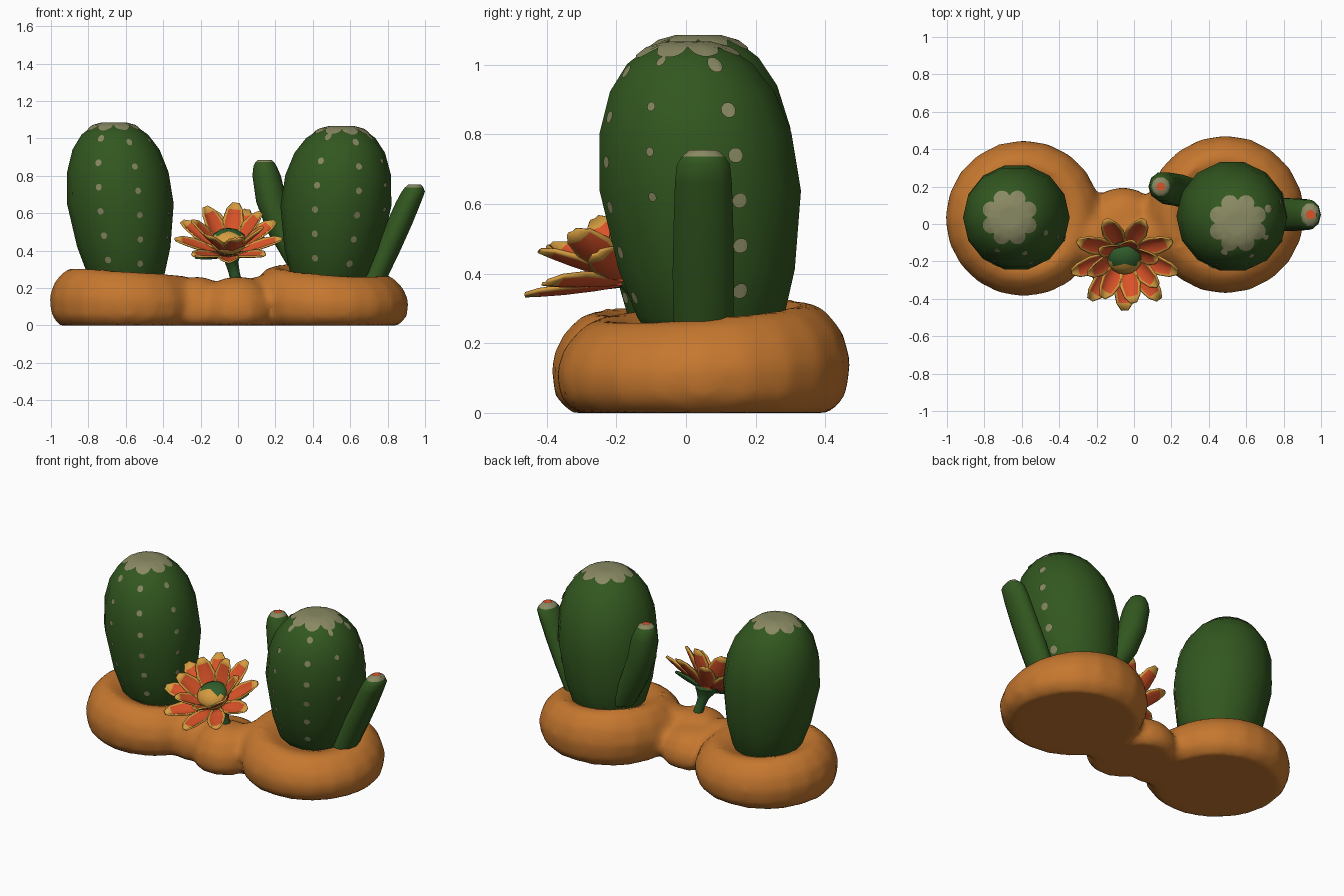
import bpy, bmesh, math
from math import sin, cos, pi, radians
from mathutils import Matrix, Vector
from mathutils.bvhtree import BVHTree

if "Cube" in bpy.data.objects:
    bpy.data.objects.remove(bpy.data.objects["Cube"])


def material(name, rgb):
    m = bpy.data.materials.new(name)
    m.use_nodes = True
    m.diffuse_color = (*rgb, 1)
    m.node_tree.nodes["Principled BSDF"].inputs["Base Color"].default_value = (*rgb, 1)
    return m


GREEN = material("cactus green", (0.032, 0.096, 0.014))
TAN = material("spine tan", (0.25, 0.25, 0.125))
CLAY = material("clay orange", (0.56, 0.185, 0.028))
RED = material("petal red", (0.72, 0.088, 0.022))
YELLOW = material("petal yellow", (0.66, 0.33, 0.05))
STEM = material("stem green", (0.03, 0.11, 0.025))


def finish(bm, name, mats, angle=60):
    bmesh.ops.recalc_face_normals(bm, faces=bm.faces)
    me = bpy.data.meshes.new(name)
    bm.to_mesh(me)
    bm.free()
    for m in mats:
        me.materials.append(m)
    ob = bpy.data.objects.new(name, me)
    bpy.context.collection.objects.link(ob)
    bpy.ops.object.select_all(action="DESELECT")
    ob.select_set(True)
    bpy.context.view_layer.objects.active = ob
    bpy.ops.object.shade_smooth_by_angle(angle=radians(angle))
    return ob


def stack(bm, rings, n=12, sx=1.0):
    """Closed body through horizontal rings given as (x, y, z, radius)."""
    loops = [[bm.verts.new((x + sx * r * cos(2 * pi * i / n),
                            y + r * sin(2 * pi * i / n), z)) for i in range(n)]
             for x, y, z, r in rings]
    for a, b in zip(loops, loops[1:]):
        for i in range(n):
            j = (i + 1) % n
            bm.faces.new((a[i], a[j], b[j], b[i]))
    bm.faces.new(loops[0][::-1])
    bm.faces.new(loops[-1])
    return [v for loop in loops for v in loop]


# Clay base: two sloping cushions and a lumpy bridge fused into one skin
PAD = [(0, 0.87), (0.05, 0.97), (0.14, 1.0), (0.22, 0.94), (0.28, 0.82),
       (0.305, 0.7), (0.285, 0.55), (0.25, 0.4)]
bm = bmesh.new()
for x, y, r, h, slope_x, slope_y in ((-0.59, 0.03, 0.42, 0.95, -0.22, -0.03),
                                     (0.49, 0.05, 0.425, 0.97, -0.25, 0.26)):
    for v in stack(bm, [(x, y, z, r * k) for z, k in PAD], 20):
        v.co.z *= h + slope_x * (v.co.x - x) + slope_y * (v.co.y - y)
MOUND = [(0, 0.85), (0.2, 1), (0.5, 0.97), (0.8, 0.75), (0.95, 0.45), (1, 0.15)]
for x, y, r, h in ((0.0, -0.12, 0.2, 0.26), (-0.06, 0.0, 0.2, 0.22),
                   (-0.22, -0.08, 0.17, 0.26), (0.15, -0.06, 0.15, 0.27)):
    stack(bm, [(x, y, z * h, r * k) for z, k in MOUND], 16)
base = finish(bm, "clay_base", [CLAY])
remesh = base.modifiers.new("Fuse", "REMESH")
remesh.mode = "VOXEL"
remesh.voxel_size = 0.025
remesh.use_smooth_shade = True
soft = base.modifiers.new("Soften", "SMOOTH")
soft.factor = 0.5
soft.iterations = 4


def plate(bm, tree, centre, aim, radius, lobes=0, rows=3, n=12):
    """Thin round or lobed patch projected along aim on to a surface."""
    u = aim.orthogonal().normalized()
    v = aim.cross(u)

    def drop(offset):
        hit = tree.ray_cast(centre + offset - aim * 0.6, aim)[0]
        return bm.verts.new(hit - aim * 0.006)

    hub = drop(Vector())
    last = None
    for k in range(1, rows + 1):
        ring = []
        for i in range(n):
            a = 2 * pi * i / n
            r = radius * k / rows * (1 + 0.3 * (abs(sin(lobes * a / 2)) ** 0.7) * k / rows)
            ring.append(drop((u * cos(a) + v * sin(a)) * r))
        for i in range(n):
            j = (i + 1) % n
            bm.faces.new((last[i], ring[i], ring[j], last[j]) if last else (hub, ring[i], ring[j]))
        last = ring


def cactus(side, x, y, lean_x, lean_y, height, size, rows):
    profile = [(0.2, 0.165), (0.28, 0.21), (0.42, 0.252), (0.65, 0.288), (0.82, 0.274),
               (0.94, 0.235), (1.02, 0.18), (1.065, 0.12), (1.08, 0.065)]

    def axis(z):
        return Vector((x + lean_x * (z - 0.6), y + lean_y * (z - 0.6), z))

    bm = bmesh.new()
    stack(bm, [(*axis(z)[:2], z * height, r * size) for z, r in profile], 14)
    tree = BVHTree.FromBMesh(bm)
    finish(bm, side + "_cactus_body", [GREEN])
    # Rows of spine clusters, each a flat dot on the skin
    dots = bmesh.new()
    for azimuth, low, first, radius in rows:
        a = radians(azimuth)
        for i in range(first, 6):
            plate(dots, tree, axis(low + 0.13 * i), Vector((-sin(a), cos(a), 0)), radius)
    finish(dots, side + "_spine_dots", [TAN])
    # Lobed woolly crown
    crown = bmesh.new()
    plate(crown, tree, axis(1.1), Vector((0, 0, -1)), 0.118 * size, 8, 8, 64)
    finish(crown, side + "_crown", [TAN])


# Each row: azimuth from the front, lowest height, first dot kept, dot radius
cactus("right", -0.625, 0.035, -0.08, 0.0, 1.0, 0.99,
       ((-23, 0.35, 0, 0.018), (21, 0.33, 0, 0.017), (66, 0.34, 1, 0.015)))
cactus("left", 0.52, 0.045, 0.07, -0.08, 0.982, 1.03,
       ((-22, 0.36, 0, 0.018), (24, 0.33, 0, 0.018), (62, 0.36, 2, 0.014),
        (112, 0.35, 0, 0.022)))


def arm(name, rings, sx, tip_z):
    bm = bmesh.new()
    stack(bm, rings, 10, sx)
    for f in bm.faces:
        f.material_index = int(f.calc_center_median().z > tip_z)
    tree = BVHTree.FromBMesh(bm)
    finish(bm, name, [GREEN, TAN], 50)
    bud = bmesh.new()
    x, y, z, r = rings[-1]
    plate(bud, tree, Vector((x, y, z)), Vector((0, 0, -1)), r * 0.6)
    finish(bud, name + "_bud", [RED])


arm("left_side_arm", [(0.73, 0.05, 0.26, 0.09), (0.795, 0.05, 0.4, 0.093),
                      (0.86, 0.05, 0.54, 0.09), (0.912, 0.05, 0.66, 0.086),
                      (0.937, 0.05, 0.715, 0.08), (0.942, 0.05, 0.737, 0.064),
                      (0.944, 0.05, 0.755, 0.042)], 0.78, 0.74)
arm("inner_back_arm", [(0.34, 0.15, 0.32, 0.08), (0.24, 0.18, 0.5, 0.087),
                       (0.18, 0.19, 0.66, 0.087), (0.153, 0.2, 0.8, 0.08),
                       (0.145, 0.2, 0.85, 0.066), (0.143, 0.2, 0.874, 0.052),
                       (0.143, 0.2, 0.886, 0.038)], 0.95, 0.875)

# Flower stem flaring into a cup
bm = bmesh.new()
stack(bm, [(0.0, -0.10, 0.2, 0.032), (-0.02, -0.11, 0.28, 0.03),
           (-0.035, -0.13, 0.34, 0.036), (-0.045, -0.145, 0.38, 0.06),
           (-0.05, -0.15, 0.41, 0.075)], 8)
finish(bm, "flower_stem", [STEM])

# Blossom frame, tipped towards the front
BLOOM = Matrix.Translation((-0.05, -0.15, 0.375)) @ Matrix.Rotation(radians(30), 4, "X")


def petal(bm, angle, rise, length, width, green=False):
    place = BLOOM @ Matrix.Rotation(angle, 4, "Z") @ Matrix.Rotation(-rise, 4, "Y")
    spans = [(0.1, 0.35), (0.35, 0.78), (0.64, 1.0), (0.87, 0.75), (1.0, 0.28)]
    across = (-1, -0.8, 0, 0.8, 1)
    grid = [[bm.verts.new(place @ Vector((t * length, v * w * width,
             0.022 * v * v * w + 0.03 * t * (t - 1)))) for v in across] for t, w in spans]
    for i in range(len(spans) - 1):
        for j in range(len(across) - 1):
            f = bm.faces.new((grid[i][j], grid[i + 1][j], grid[i + 1][j + 1], grid[i][j + 1]))
            rim = j in (0, len(across) - 2) or i == len(spans) - 2
            f.material_index = 2 if green else int(rim)


bm = bmesh.new()
for count, turn, rise, length, width in ((9, 0.0, 23, 0.315, 0.056), (7, 0.25, 47, 0.29, 0.056)):
    for i in range(count):
        petal(bm, 2 * pi * i / count + turn - pi / 2, radians(rise), length, width)
for angle in (215, 30):
    petal(bm, radians(angle), radians(14), 0.22, 0.04, True)
petals = finish(bm, "petals", [RED, YELLOW, STEM], 40)
thick = petals.modifiers.new("Thickness", "SOLIDIFY")
thick.thickness = 0.01
thick.offset = 0

# Domed flower heart, yellow on its forward side
bm = bmesh.new()
bmesh.ops.create_uvsphere(bm, u_segments=16, v_segments=8, radius=1,
                          matrix=Matrix.Diagonal((0.097, 0.095, 0.062, 1)))
for f in bm.faces:
    f.material_index = int(f.calc_center_median().y < -0.01)
bm.transform(BLOOM @ Matrix.Translation((0, 0.01, 0.08)))
finish(bm, "flower_heart", [STEM, YELLOW])
